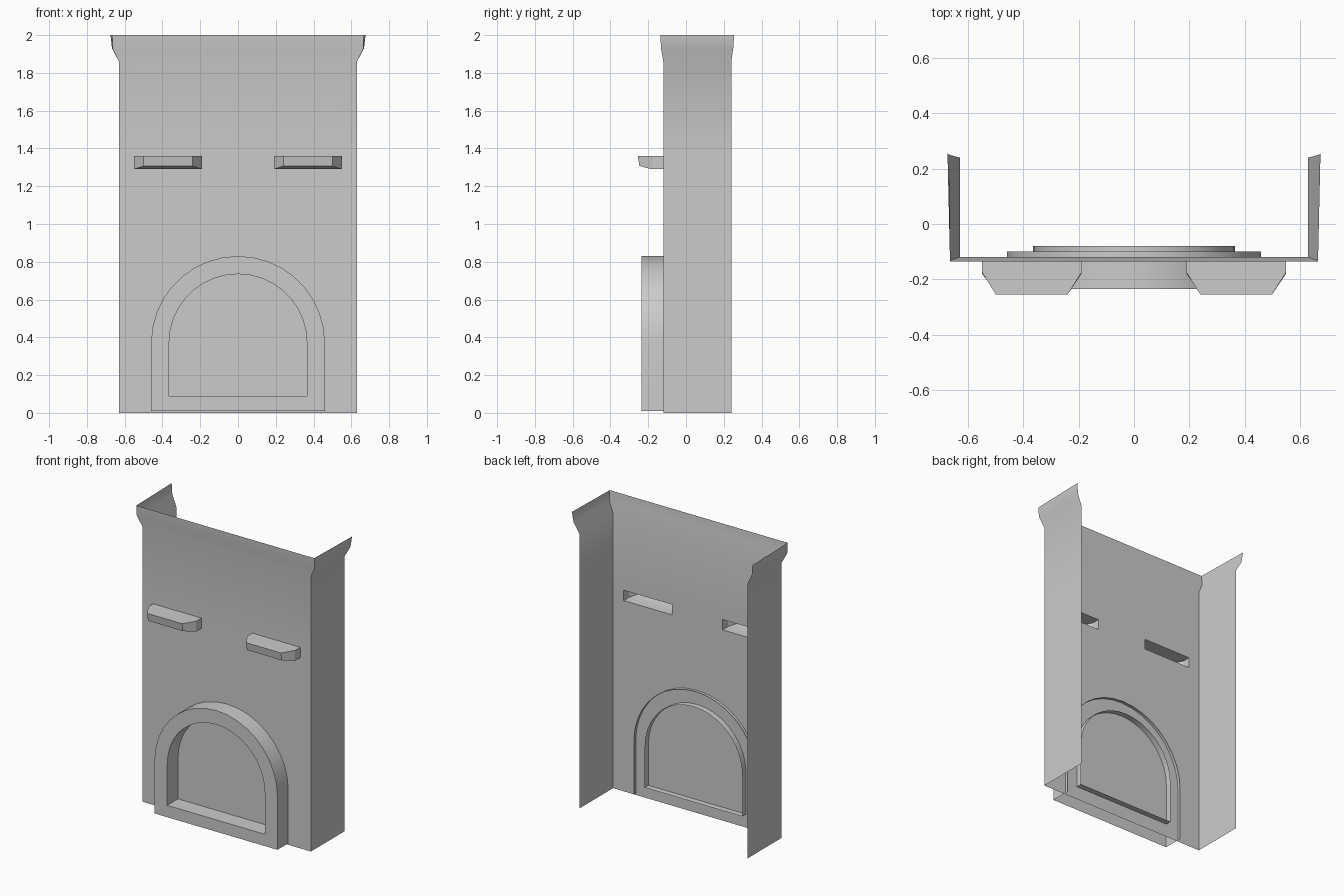
import bpy, math

if "Cube" in bpy.data.objects:
    bpy.data.objects.remove(bpy.data.objects["Cube"])


def make_object(name, verts, faces):
    mesh = bpy.data.meshes.new(name)
    mesh.from_pydata(verts, [], faces)
    mesh.update()
    obj = bpy.data.objects.new(name, mesh)
    bpy.context.collection.objects.link(obj)
    bpy.ops.object.select_all(action='DESELECT')
    obj.select_set(True)
    bpy.context.view_layer.objects.active = obj
    bpy.ops.object.shade_smooth_by_angle(angle=math.radians(30))
    return obj


def quad_grid(columns, rows, skip=(), closed=False):
    """Quads for vertices stored row after row; skip holds (column, row) holes."""
    spans = columns if closed else columns - 1
    return [(j * columns + i, j * columns + (i + 1) % columns,
             (j + 1) * columns + (i + 1) % columns, (j + 1) * columns + i)
            for j in range(rows - 1) for i in range(spans) if (i, j) not in skip]


# Wall: thin U-shaped sheet with a flared top and two shelf openings
plan = [(-.63, .24)] + [(x, -.12) for x in (-.63, -.55, -.19, .19, .55, .63)] + [(.63, .24)]
# height, side flare at front, side flare at back, forward flare, backward flare
levels = [(0, 0, 0, 0, 0), (1.29, 0, 0, 0, 0), (1.36, 0, 0, 0, 0), (1.86, 0, 0, 0, 0),
          (1.93, .035, .037, .012, .01), (2.0, .036, .045, .016, .015)]
verts = []
for z, side_f, side_b, fwd, back in levels:
    for x, y in plan:
        flare = side_b if y > 0 else side_f
        nx = x + math.copysign(flare, x) if abs(x) > .6 else x
        verts.append((nx, y + back if y > 0 else y - fwd, z))
make_object("wall", verts, quad_grid(len(plan), len(levels), skip={(2, 1), (4, 1)}))


# Shelves: hollow tapered ledges, open at the back into the wall
def shelf(name, cx):
    sections = [(.18, 1.29, -.12, -.12), (.18, 1.29, -.18, -.175), (.13, 1.307, -.247, -.255)]
    verts = []
    for half, low, y_low, y_top in sections:
        verts += [(cx - half, y_top, 1.36), (cx + half, y_top, 1.36),
                  (cx + half, y_low, low), (cx - half, y_low, low)]
    faces = [f[::-1] for f in quad_grid(4, 3, closed=True)]
    make_object(name, verts, faces + [(11, 10, 9, 8)])


shelf("left_shelf", -.37)
shelf("right_shelf", .37)


# Fireplace surround: arched front with outer and inner rims through the wall
def arch(radius, base, y, segments=18):
    pts = [(radius, y, base)]
    for k in range(segments + 1):
        a = math.pi * k / segments
        pts.append((radius * math.cos(a), y, .37 + radius * math.sin(a)))
    return pts + [(-radius, y, base)]


FRONT = -.235
rows = [arch(.46, .01, -.10), arch(.46, .01, FRONT),
        arch(.365, .09, FRONT), arch(.365, .09, -.08)]
n = len(rows[0])
verts = [p for row in rows for p in row]
faces = [f[::-1] for f in quad_grid(n, 4)]
# Hearth strip below the opening and the floor of the recess
faces += [(n, 2 * n, 3 * n - 1, 2 * n - 1), (2 * n, 3 * n, 4 * n - 1, 3 * n - 1)]
faces[-2] = faces[-2][::-1] 
make_object("arched_surround", verts, [f for f in faces])
bpy.ops.object.mode_set(mode='EDIT')
bpy.ops.mesh.select_all(action='SELECT')
bpy.ops.mesh.normals_make_consistent(inside=False)
bpy.ops.object.mode_set(mode='OBJECT')
